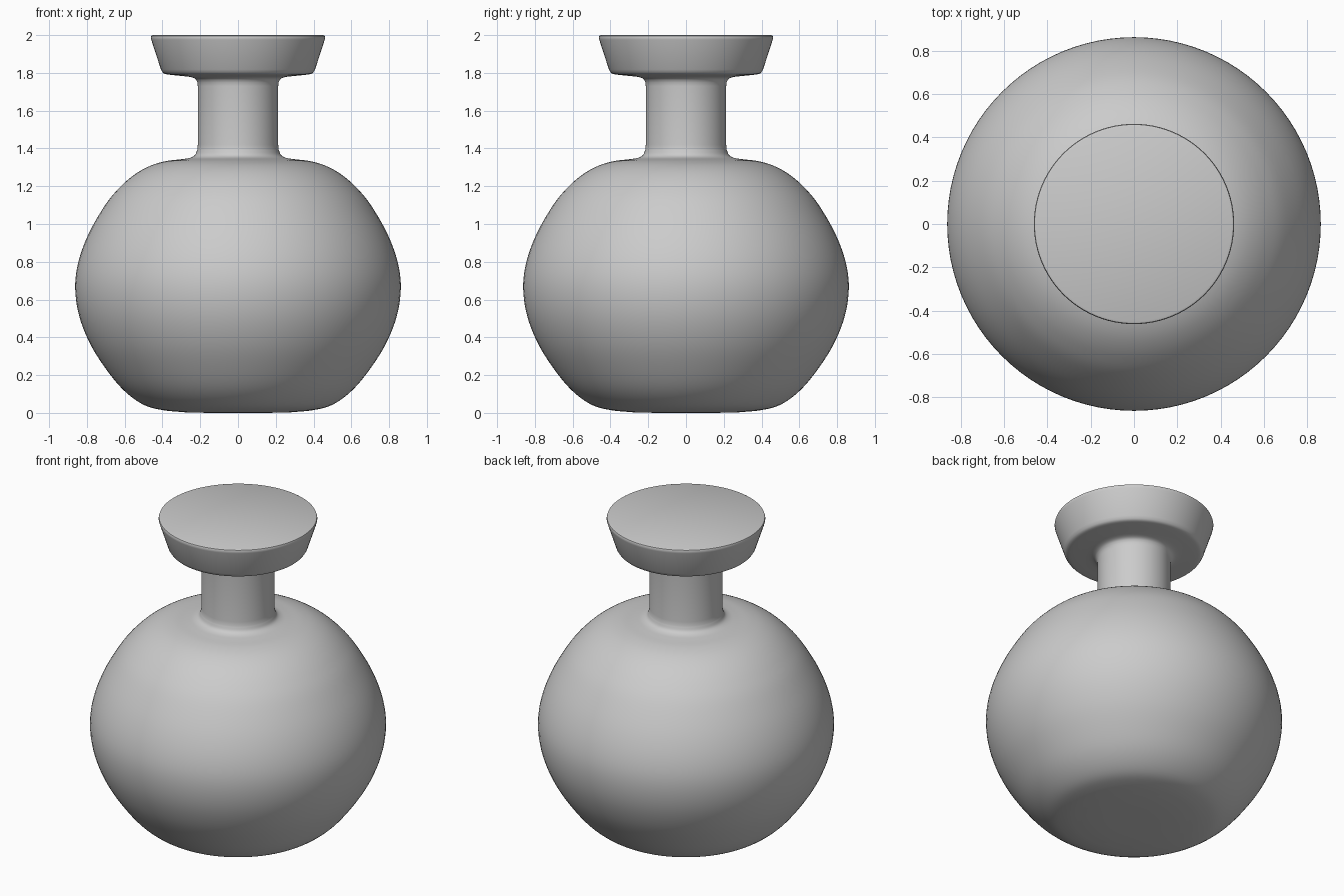
import bpy, bmesh, math
from mathutils import Vector

if "Cube" in bpy.data.objects:
    bpy.data.objects.remove(bpy.data.objects["Cube"])

SIDES = 96

def smooth_path(pts, steps=5):
    """Catmull-Rom curve through the profile points."""
    p = [Vector(q) for q in pts]
    p = [2 * p[0] - p[1]] + p + [2 * p[-1] - p[-2]]
    out = []
    for i in range(1, len(p) - 2):
        a, b, c, d = p[i - 1:i + 3]
        for k in range(steps):
            t = k / steps
            out.append(0.5 * (2 * b + (c - a) * t + (2 * a - 5 * b + 4 * c - d) * t * t
                              + (3 * b - a - 3 * c + d) * t ** 3))
    return out + [p[-2]]

# Half-profile (radius, height) of each section, bottom to top
belly = smooth_path([(0.28, 0.003), (0.40, 0.015), (0.50, 0.043), (0.60, 0.115), (0.69, 0.22),
                     (0.78, 0.36), (0.84, 0.51), (0.862, 0.66), (0.845, 0.80), (0.79, 0.95),
                     (0.70, 1.105), (0.62, 1.20), (0.54, 1.267), (0.46, 1.31), (0.38, 1.333),
                     (0.30, 1.343), (0.255, 1.35), (0.228, 1.365), (0.215, 1.395)])
neck = [Vector((0.213, 1.42)), Vector((0.213, 1.73))]
lip = smooth_path([(0.215, 1.75), (0.226, 1.768), (0.25, 1.778), (0.30, 1.784), (0.36, 1.79),
                   (0.392, 1.797), (0.408, 1.818)], 3)
rim = [Vector(q) for q in [(0.459, 1.975), (0.462, 1.987), (0.459, 1.996), (0.450, 2.0)]]

# Revolve the profile and close both ends
bm = bmesh.new()
rings = []
for r, z in [Vector((0.15, 0.0))] + belly + neck + lip + rim:
    rings.append([bm.verts.new((r * math.cos(math.tau * i / SIDES),
                                r * math.sin(math.tau * i / SIDES), z)) for i in range(SIDES)])
for lo, hi in zip(rings, rings[1:]):
    for i in range(SIDES):
        j = (i + 1) % SIDES
        bm.faces.new((lo[i], lo[j], hi[j], hi[i]))
bm.faces.new(rings[0][::-1])
bm.faces.new(rings[-1])

mesh = bpy.data.meshes.new("round_bottle")
bm.to_mesh(mesh)
bm.free()
bottle = bpy.data.objects.new("round_bottle", mesh)
bpy.context.collection.objects.link(bottle)
bpy.context.view_layer.objects.active = bottle
bottle.select_set(True)
bpy.ops.object.shade_smooth_by_angle(angle=math.radians(35))
